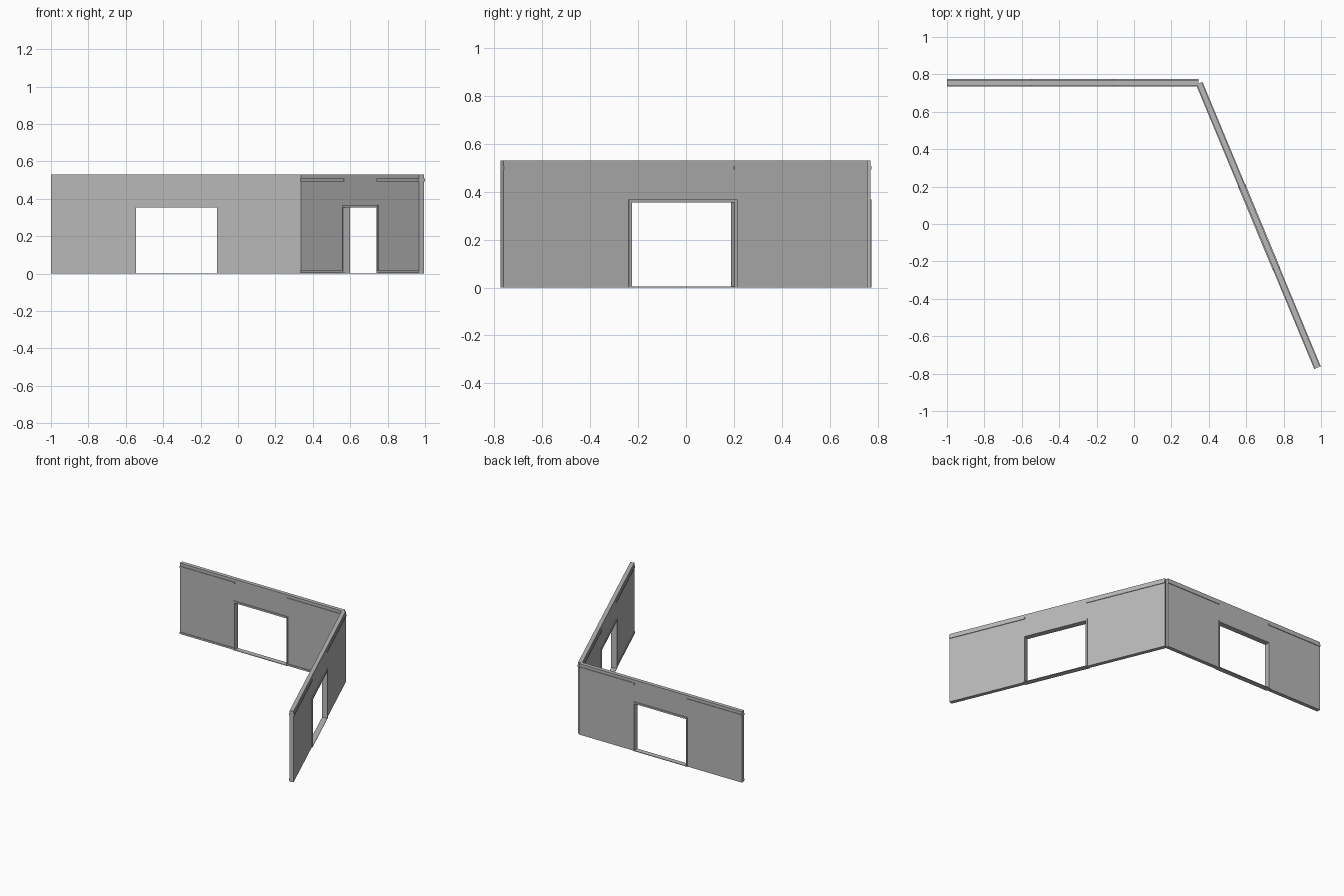
import bpy, bmesh, math
from mathutils import Matrix, Vector

if "Cube" in bpy.data.objects:
    bpy.data.objects.remove(bpy.data.objects["Cube"])

HEIGHT, DOOR_TOP = 0.53, 0.355
HALF = 0.0145           # half wall thickness
grey = bpy.data.materials.new("plaster_grey")
grey.diffuse_color = (0.48, 0.48, 0.48, 1)
grey.use_nodes = True
grey.node_tree.nodes["Principled BSDF"].inputs["Base Color"].default_value = grey.diffuse_color


def slab(name, outline, d0, d1, frame):
    """Extrude an outline of (along wall, height) points through the wall depth."""
    bm = bmesh.new()
    face = bm.faces.new([bm.verts.new((s, d0, z)) for s, z in outline])
    out = bmesh.ops.extrude_face_region(bm, geom=[face])
    verts = [v for v in out["geom"] if isinstance(v, bmesh.types.BMVert)]
    bmesh.ops.translate(bm, verts=verts, vec=(0, d1 - d0, 0))
    bmesh.ops.recalc_face_normals(bm, faces=bm.faces)
    bm.transform(frame)
    mesh = bpy.data.meshes.new(name)
    bm.to_mesh(mesh)
    bm.free()
    mesh.materials.append(grey)
    bpy.context.collection.objects.link(bpy.data.objects.new(name, mesh))


def arch(a, b, top, w, h):
    """Upside-down U outline around an opening from a to b."""
    return [(a - w, 0), (a - w, top + h), (b + w, top + h), (b + w, 0),
            (b, 0), (b, top), (a, top), (a, 0)]


def rect(a, b, z0, z1):
    return [(a, z0), (b, z0), (b, z1), (a, z1)]


def build_wall(name, start, end, a, b, trim):
    run = Vector((*end, 0)) - Vector((*start, 0))
    length = run.length
    frame = Matrix.Translation((*start, 0)) @ Matrix.Rotation(math.atan2(run.y, run.x), 4, 'Z')
    # wall with doorway
    slab(name + "_wall", [(0, 0), (0, HEIGHT), (length, HEIGHT), (length, 0),
                          (b, 0), (b, DOOR_TOP), (a, DOOR_TOP), (a, 0)], -HALF, HALF, frame)
    # threshold across the doorway
    slab(name + "_threshold", rect(a, b, 0, 0.004), -HALF - 0.005, HALF + 0.005, frame)
    for side, label in ((1, "outer"), (-1, "inner")):
        face = side * HALF
        # door casing
        slab(f"{name}_{label}_casing", arch(a, b, DOOR_TOP, trim, 0.013),
             face, face + side * 0.006, frame)
        for i, (s0, s1) in enumerate(((0, a), (b, length))):
            # picture rail either side of the doorway
            slab(f"{name}_{label}_rail_{i}", rect(s0, s1, 0.494, 0.508),
                 face, face + side * 0.0045, frame)
            # baseboard on the inner face
            if label == "inner":
                end0, end1 = (s0, s1 - trim) if i == 0 else (s0 + trim, s1)
                slab(f"{name}_baseboard_{i}", rect(end0, end1, 0.004, 0.016),
                     face, face + side * 0.0045, frame)


build_wall("back", (-1.0, 0.755), (0.345, 0.755), 0.455, 0.888, 0.008)
build_wall("side", (0.349, 0.752), (0.981, -0.768), 0.603, 1.068, 0.013)
